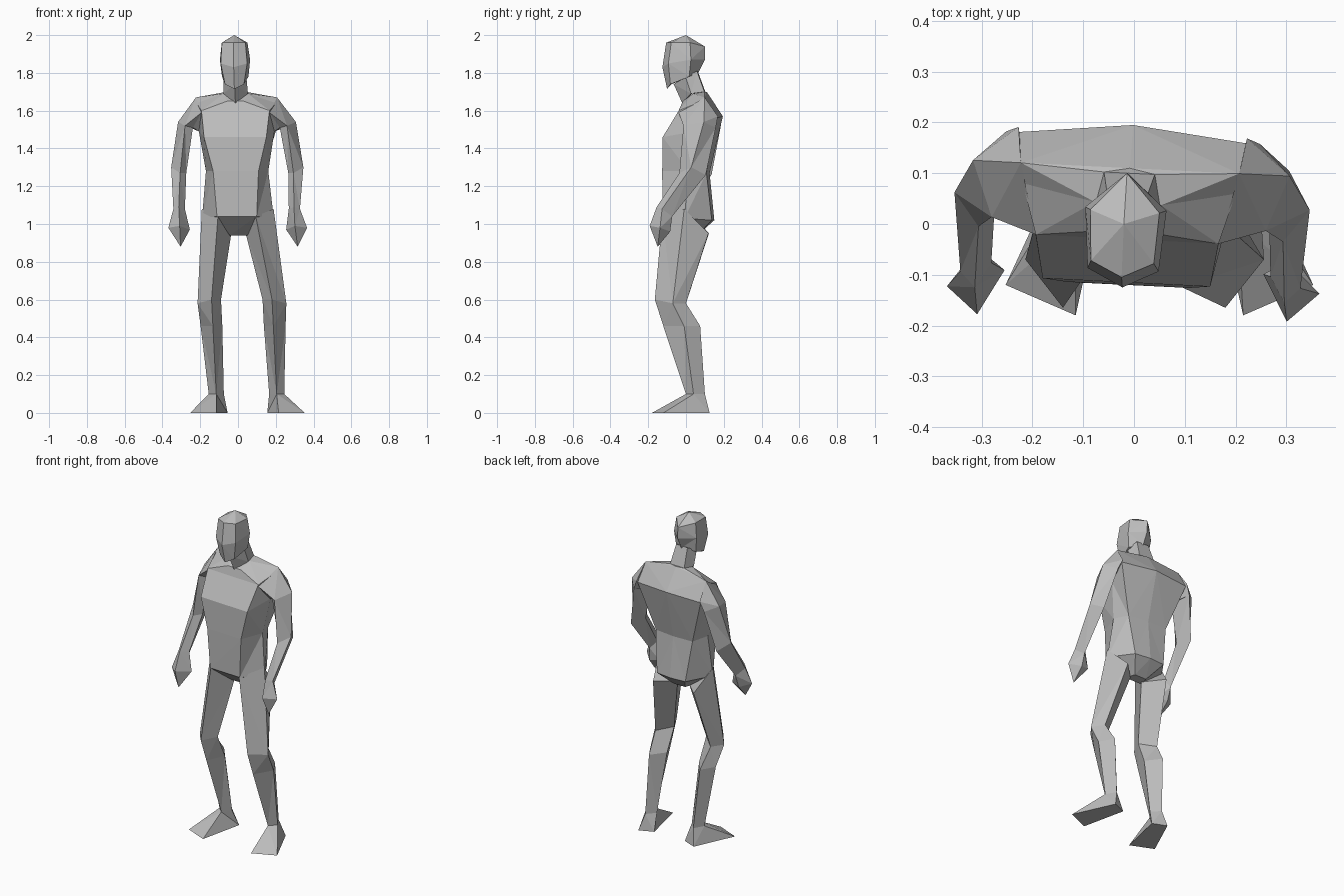
import bpy
import bmesh
from mathutils import Vector

default_cube = bpy.data.objects.get("Cube")
if default_cube:
    bpy.data.objects.remove(default_cube)

# One plain colour
grey = bpy.data.materials.new("plain_grey")
grey.use_nodes = True
colour = (0.5, 0.5, 0.5, 1)
grey.diffuse_color = colour
grey.node_tree.nodes["Principled BSDF"].inputs["Base Color"].default_value = colour


def pose(point):
    """Lean and turn the symmetrical body slightly, for a relaxed stance."""
    x, y, z = point
    if z > 0.93:
        turn = 0.05 * min(1, (z - 0.93) * 8)
        x, y = x + turn * y, y - turn * x
    lean = 0.05 if z < 1 else 0.02
    return Vector((x + lean * (1 - z), y, z))


def mirrored(point):
    return (-point[0], point[1], point[2])


def whole_ring(half):
    """Complete a front-to-back half ring with its mirrored points."""
    return half + [mirrored(p) for p in reversed(half) if p[0] > 0]


def loft(name, rings):
    """Skin a stack of rings; a one-point ring closes to a tip."""
    bm = bmesh.new()
    levels = [[bm.verts.new(pose(p)) for p in ring] for ring in rings]
    for low, high in zip(levels, levels[1:]):
        count = max(len(low), len(high))
        for i in range(count):
            j = (i + 1) % count
            corners = [low[i % len(low)], low[j % len(low)],
                       high[j % len(high)], high[i % len(high)]]
            bm.faces.new(list(dict.fromkeys(corners)))
    for end in (levels[0], levels[-1]):
        if len(end) > 2:
            bm.faces.new(end)
    bmesh.ops.triangulate(bm, faces=bm.faces[:])
    bmesh.ops.recalc_face_normals(bm, faces=bm.faces[:])
    mesh = bpy.data.meshes.new(name)
    bm.to_mesh(mesh)
    bm.free()
    mesh.materials.append(grey)
    part = bpy.data.objects.new(name, mesh)
    bpy.context.collection.objects.link(part)
    return part


def loft_pair(name, rings):
    """Build a limb on the left and its mirrored partner on the right."""
    loft("left_" + name, rings)
    loft("right_" + name, [[mirrored(p) for p in ring] for ring in rings])


# Torso: crotch, hips, waist, chest, shoulders, neckline
# (each half ring runs front corner, side, back corner, spine)
crotch = [(0.045, 0, 0.94), (0.05, 0.03, 0.94), (0.04, 0.06, 0.94), (0, 0.06, 0.94)]
hips = [(0.105, -0.12, 1.04), (0.19, 0, 1.03), (0.1, 0.14, 1.02), (0, 0.15, 1.02)]
waist = [(0.12, -0.12, 1.28), (0.165, 0.02, 1.28), (0.13, 0.115, 1.27), (0, 0.125, 1.27)]
chest = [(0.165, -0.115, 1.46), (0.2, 0.05, 1.49), (0.225, 0.17, 1.56), (0, 0.195, 1.57)]
shoulders = [(0.18, -0.03, 1.6), (0.21, 0.07, 1.64), (0.215, 0.11, 1.67), (0, 0.11, 1.7)]
neckline = [(0.045, -0.015, 1.65), (0.065, 0.04, 1.69), (0.05, 0.1, 1.7), (0, 0.11, 1.7)]
loft("torso", [whole_ring(r) for r in (crotch, hips, waist, chest, shoulders, neckline)])

# Neck
neck_base = [(0, -0.02, 1.64), (0.065, 0.03, 1.69), (0.05, 0.1, 1.7)]
neck_top = [(0, -0.065, 1.74), (0.06, 0, 1.78), (0.04, 0.06, 1.81)]
loft("neck", [whole_ring(neck_base), whole_ring(neck_top)])

# Head: jaw, cheeks, forehead, crown
jaw = [(0, -0.1, 1.715), (0.05, -0.08, 1.74), (0.07, 0.02, 1.78), (0, 0.065, 1.8)]
cheeks = [(0, -0.125, 1.83), (0.07, -0.09, 1.85), (0.08, 0.03, 1.87), (0, 0.1, 1.87)]
forehead = [(0, -0.105, 1.96), (0.062, -0.075, 1.96), (0.068, 0.025, 1.96), (0, 0.1, 1.94)]
loft("head", [whole_ring(jaw), whole_ring(cheeks), whole_ring(forehead), [(0, 0, 2)]])

# Arms: each ring runs outer, front, inner, back
shoulder = [(0.215, 0.11, 1.67), (0.18, -0.03, 1.59), (0.2, 0.05, 1.49), (0.225, 0.18, 1.57)]
upper_arm = [(0.312, 0.11, 1.54), (0.27, 0, 1.52), (0.23, 0.03, 1.51), (0.25, 0.17, 1.51)]
elbow = [(0.35, 0.045, 1.3), (0.3, -0.02, 1.27), (0.27, 0.03, 1.27), (0.305, 0.12, 1.26)]
wrist = [(0.335, -0.11, 1.08), (0.305, -0.14, 1.09), (0.275, -0.09, 1.08), (0.305, -0.06, 1.04)]
palm = [(0.367, -0.13, 0.98), (0.305, -0.185, 0.99), (0.255, -0.095, 0.97), (0.31, -0.08, 0.96)]
fingertip = [(0.31, -0.15, 0.88)]
loft_pair("arm", [shoulder, upper_arm, elbow, wrist])
loft_pair("hand", [wrist, palm, fingertip])

# Legs: each ring runs front, outer, back, inner
thigh = [(0.1, -0.12, 1.04), (0.19, 0, 1.08), (0.14, 0.12, 0.95), (0.04, 0.02, 0.94)]
knee = [(0.16, -0.165, 0.6), (0.235, -0.07, 0.58), (0.19, 0, 0.58), (0.11, -0.07, 0.6)]
calf = [(0.16, -0.12, 0.46), (0.225, -0.01, 0.46), (0.175, 0.075, 0.46), (0.11, -0.01, 0.46)]
ankle = [(0.16, 0, 0.1), (0.2, 0.04, 0.1), (0.165, 0.1, 0.1), (0.12, 0.05, 0.1)]
sole = [(0.165, -0.18, 0), (0.303, -0.12, 0), (0.19, 0.125, 0), (0.105, 0.09, 0)]
loft_pair("leg", [thigh, knee, calf, ankle])
loft_pair("foot", [ankle, sole])
